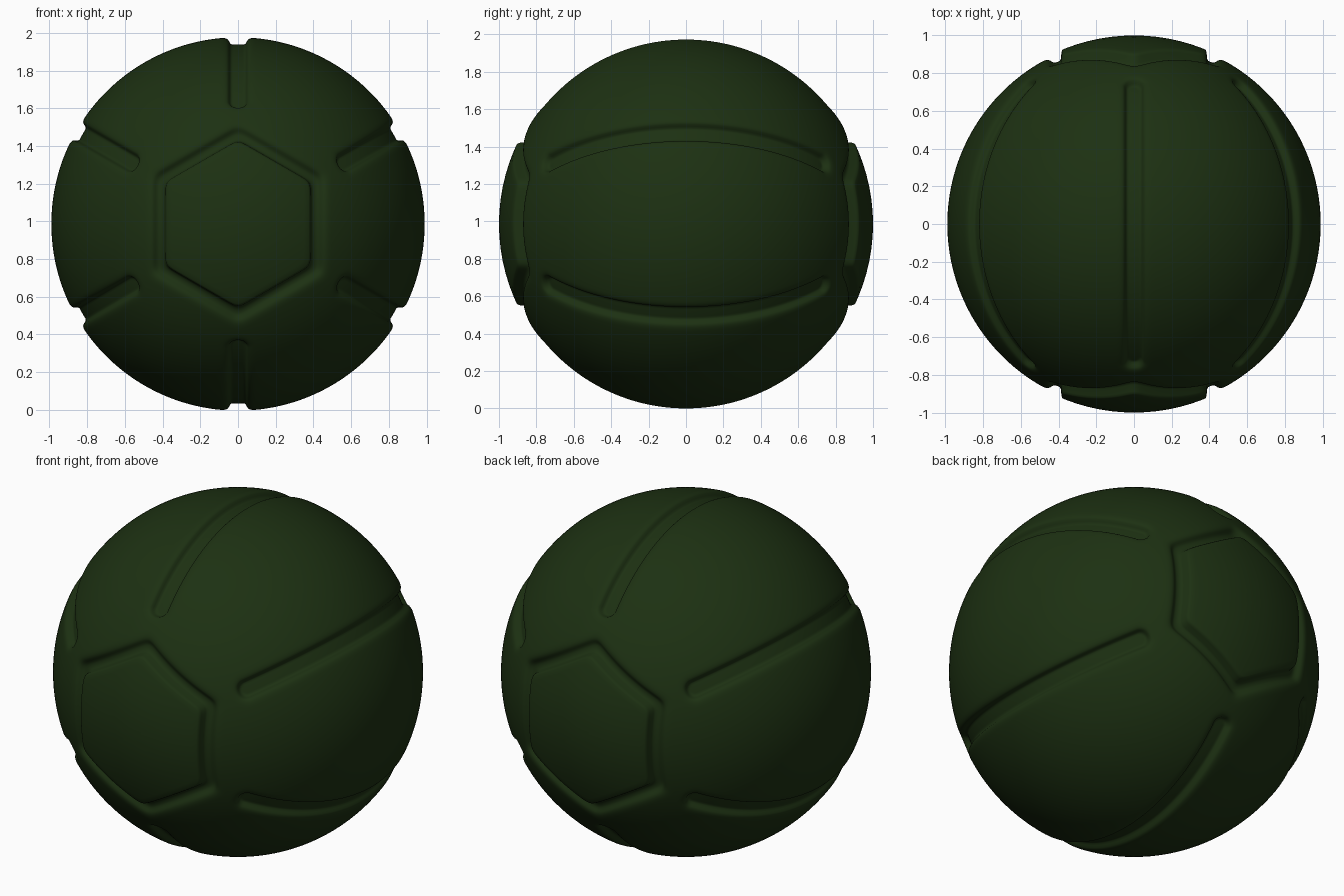
import bpy, bmesh, math
from mathutils import Vector

if "Cube" in bpy.data.objects:
    bpy.data.objects.remove(bpy.data.objects["Cube"])

PANEL_R = 0.99
# hexagon cap profile: (distance from axis to hexagon side, surface radius)
HEX = [(0.06, 1), (0.12, 1), (0.18, 1), (0.24, 1), (0.30, 1), (0.35, 1), (0.375, 1),
       (0.381, 0.997), (0.385, 0.988), (0.388, 0.958), (0.393, 0.951), (0.405, 0.95),
       (0.418, 0.952), (0.428, 0.958), (0.438, 0.967), (0.447, 0.976),
       (0.457, 0.983), (0.468, 0.987), (0.48, 0.9895), (0.495, PANEL_R)]
# seam profile: (distance from seam centre line, depth)
SEAM = [(0, 0.038), (0.034, 0.038), (0.041, 0.034), (0.047, 0.024), (0.053, 0.012),
        (0.060, 0.006), (0.070, 0.0025), (0.082, 0.0006), (0.095, 0)]
THETA_0 = math.asin(0.6)       # where rings become circular
THETA_SEAM = math.asin(0.67)   # centre of the rounded seam end


def lerp_profile(pts, d):
    for (a, va), (b, vb) in zip(pts, pts[1:]):
        if d <= b:
            return va + (vb - va) * (d - a) / (b - a)
    return pts[-1][1]


def hex_radius(s, a, p=30):
    # rounded hexagon with a corner at a = 0
    h = math.pi / 6
    return s / (math.cos(h - a) ** p + math.cos(h + a) ** p) ** (1 / p)


# columns across a half sector, dense around the seam
near = [0, 0.012, 0.024, 0.034, 0.041, 0.047, 0.053, 0.060, 0.070, 0.082, 0.095]
FAR = 16


def half_angles(rho):
    # columns run parallel to the seam away from the cap
    q = max(rho, 0.6)
    a = [d / q for d in near]
    rest = math.pi / 6 - a[-1]
    return a + [a[-1] + rest * i / FAR for i in range(1, FAR + 1)]


def full_ring(rho):
    h = half_angles(rho)
    out = []
    for k in range(6):
        c = k * math.pi / 3
        out += [(c + a, a) for a in h[:-1]]
        out += [(c + math.pi / 3 - a, a) for a in reversed(h[1:])]
    return out


def point(theta, phi, r):
    return Vector((r * math.sin(theta) * math.sin(phi), -r * math.cos(theta),
                   r * math.sin(theta) * math.cos(phi)))


# front hemisphere rings, from the cap to the equator
rings = []
for s, r in HEX:
    rings.append([point(math.asin(hex_radius(s, a) / r), phi, r) for phi, a in full_ring(0)])
last = HEX[-1][0]
for t in (0.25, 0.5, 0.75):
    ring = []
    for phi, a in full_ring(0):
        th = math.asin(hex_radius(last, a) / PANEL_R)
        ring.append(point(th + (THETA_0 - th) * t, phi, PANEL_R))
    rings.append(ring)
thetas = [THETA_0 + 0.0075 * i for i in range(20)]
start = thetas[-1]
thetas += [start + (math.pi / 2 - start) * i / 24 for i in range(1, 25)]
for th in thetas:
    ring = []
    for phi, a in full_ring(math.sin(th)):
        d = math.hypot(math.sin(th) * a, max(0, THETA_SEAM - th))
        ring.append(point(th, phi, PANEL_R - lerp_profile(SEAM, d)))
    rings.append(ring)

# mirror to the back hemisphere
rings += [[Vector((p.x, -p.y, p.z)) for p in ring] for ring in reversed(rings[:-1])]
low = min(p.z for ring in rings for p in ring)

# skin the rings into a closed ball
bm = bmesh.new()
up = Vector((0, 0, -low))
loops = [[bm.verts.new(p + up) for p in ring] for ring in rings]
n = len(loops[0])
for A, B in zip(loops, loops[1:]):
    for i in range(n):
        j = (i + 1) % n
        bm.faces.new((A[i], A[j], B[j], B[i]))
for loop, y in ((loops[0], -1), (loops[-1], 1)):
    pole = bm.verts.new(Vector((0, y, 0)) + up)
    for i in range(n):
        bm.faces.new((pole, loop[i], loop[(i + 1) % n]))
bmesh.ops.recalc_face_normals(bm, faces=bm.faces)
mesh = bpy.data.meshes.new("ball")
bm.to_mesh(mesh)
bm.free()
ball = bpy.data.objects.new("ball", mesh)
bpy.context.collection.objects.link(ball)

# dark green finish
mat = bpy.data.materials.new("dark_green")
mat.diffuse_color = (0.012, 0.03, 0.006, 1)
mat.use_nodes = True
mat.node_tree.nodes["Principled BSDF"].inputs["Base Color"].default_value = mat.diffuse_color
mesh.materials.append(mat)
bpy.context.view_layer.objects.active = ball
ball.select_set(True)
bpy.ops.object.shade_smooth_by_angle(angle=math.radians(40))
